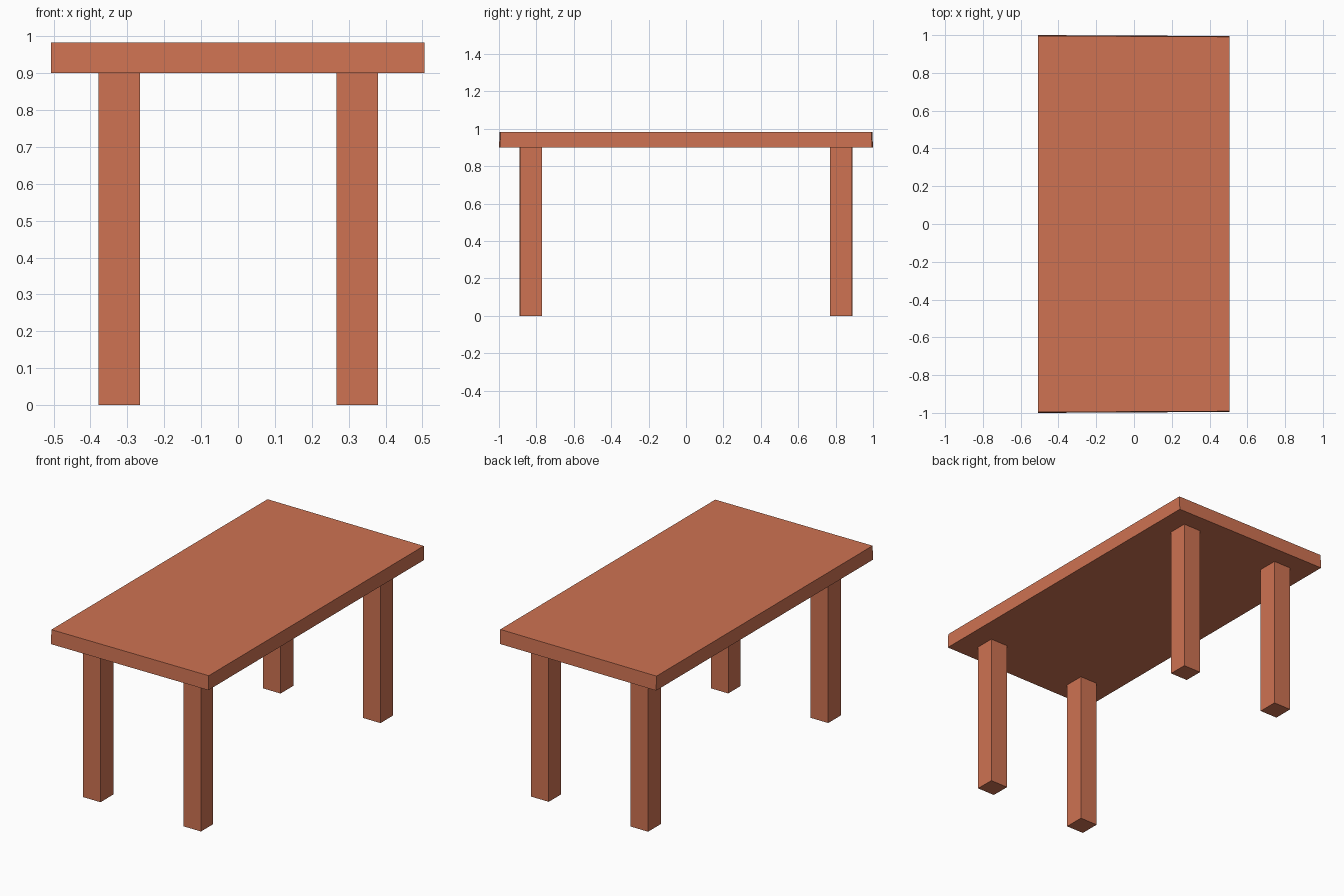
import bpy, bmesh

if "Cube" in bpy.data.objects:
    bpy.data.objects.remove(bpy.data.objects["Cube"])

wood = bpy.data.materials.new("wood")
wood.diffuse_color = (0.62, 0.17, 0.085, 1)
wood.use_nodes = True
wood.node_tree.nodes["Principled BSDF"].inputs["Base Color"].default_value = wood.diffuse_color


def box(name, x0, x1, y0, y1, z0, z1, adjust=None):
    bm = bmesh.new()
    bmesh.ops.create_cube(bm, size=1)
    for v in bm.verts:
        v.co.x = x1 if v.co.x > 0 else x0
        v.co.y = y1 if v.co.y > 0 else y0
        v.co.z = z1 if v.co.z > 0 else z0
        if adjust:
            adjust(v.co)
    mesh = bpy.data.meshes.new(name)
    bm.to_mesh(mesh)
    bm.free()
    mesh.materials.append(wood)
    ob = bpy.data.objects.new(name, mesh)
    bpy.context.collection.objects.link(ob)
    return ob


# Tabletop: ends lean in slightly towards the top and the right side
def slant_ends(co):
    inset = (0.004 if co.z > 0.95 else 0) + (0.005 if co.x > 0 else 0)
    co.y -= inset if co.y > 0 else -inset


box("tabletop", -0.507, 0.505, -1.0, 1.0, 0.90, 0.983, slant_ends)

# Four square legs, the outer faces on the right very slightly inset
for side, x0, x1, outer in (("left", -0.378, -0.265, 0.889), ("right", 0.267, 0.380, 0.884)):
    box(f"front_{side}_leg", x0, x1, -outer, -0.771, 0, 0.90)
    box(f"back_{side}_leg", x0, x1, 0.771, outer, 0, 0.90)
